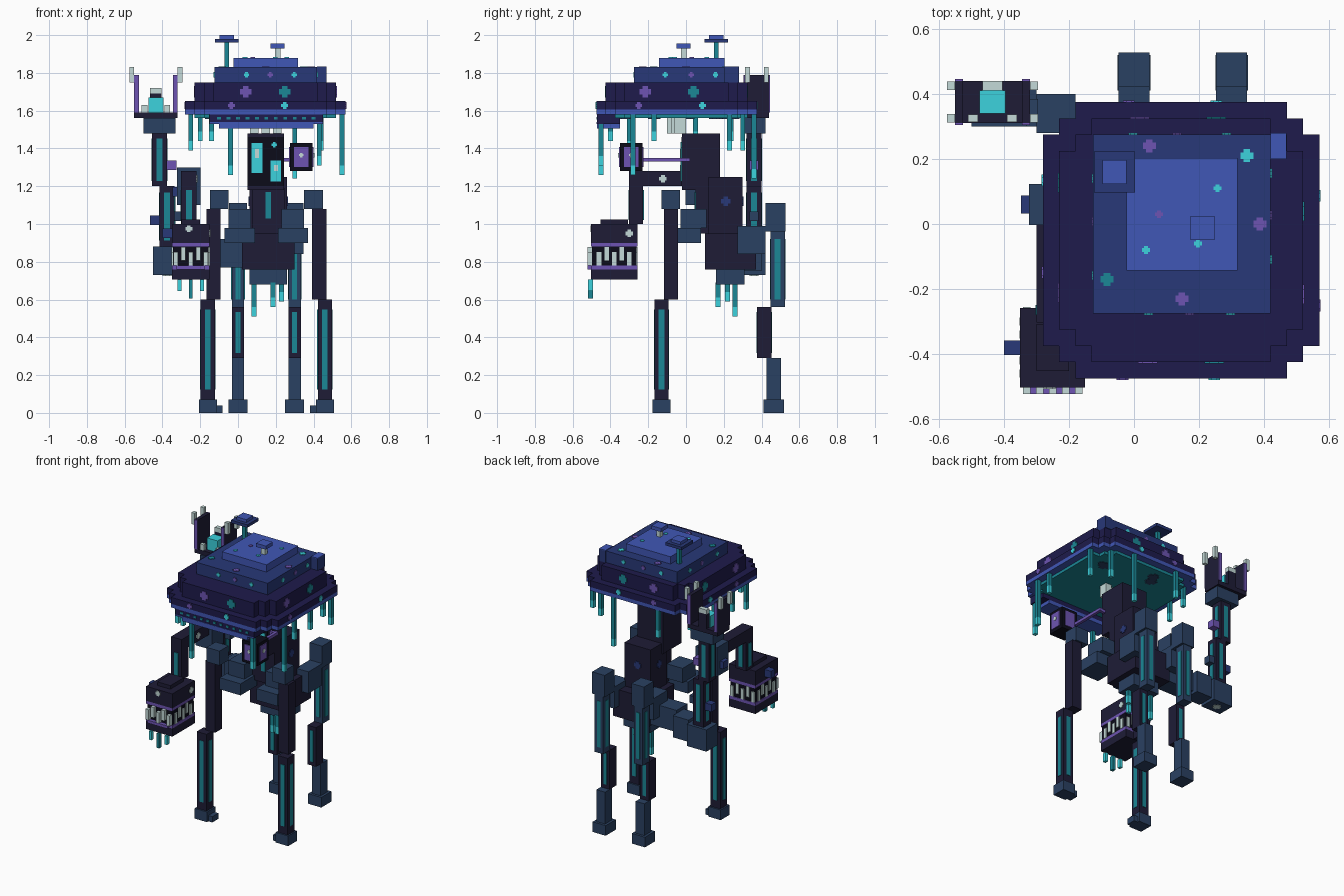
import bpy, bmesh, random
from mathutils import Vector

default_cube = bpy.data.objects.get("Cube")
if default_cube:
    bpy.data.objects.remove(default_cube, do_unlink=True)
random.seed(4)


def material(name, code):
    def linear(c):
        return c / 12.92 if c <= .04 else ((c + .055) / 1.055) ** 2.4
    rgba = [linear(c / 255) for c in bytes.fromhex(code)] + [1]
    mat = bpy.data.materials.new(name)
    mat.use_nodes = True
    mat.diffuse_color = rgba
    mat.node_tree.nodes["Principled BSDF"].inputs["Base Color"].default_value = rgba
    return mat


DARK = material("dark hide", "1e1c36")
INDIGO = material("indigo cap", "1e1b4c")
MID = material("mid blue", "283878")
BLUE = material("light blue", "4057b6")
TEAL = material("teal", "1b8796")
CYAN = material("bright cyan", "3cd2de")
PURPLE = material("purple", "6d54b2")
BONE = material("pale bone", "c4dad8")
NAVY = material("slate navy", "2a4162")
BLACK = material("near black", "0c0c1a")

# Each side word gives an axis and a sign
SIDES = dict(left=(0, 1), right=(0, -1), back=(1, 1), front=(1, -1), up=(2, 1), down=(2, -1))
WALLS = ("front", "back", "left", "right")


def finish(name, bm, mat):
    bmesh.ops.recalc_face_normals(bm, faces=bm.faces)
    mesh = bpy.data.meshes.new(name)
    bm.to_mesh(mesh)
    bm.free()
    mesh.materials.append(mat)
    bpy.context.collection.objects.link(bpy.data.objects.new(name, mesh))


def block(name, mat, low, high):
    """Box between two corners; returns the corners."""
    bm = bmesh.new()
    bmesh.ops.create_cube(bm, size=1)
    for v in bm.verts:
        v.co = Vector([a if c < 0 else b for c, a, b in zip(v.co, low, high)])
    finish(name, bm, mat)
    return Vector(low), Vector(high)


def box(name, mat, base, size):
    """Box standing on the point base."""
    low = Vector(base) - Vector((size[0] / 2, size[1] / 2, 0))
    return block(name, mat, low, low + Vector(size))


def grow(part, side, name, mat, length, inset=0, **moves):
    """Box growing out of one side of a part, narrowed by inset and then moved."""
    low, high = part[0].copy(), part[1].copy()
    axis, sign = SIDES[side]
    margin = Vector(inset if isinstance(inset, tuple) else (inset, inset, inset))
    margin[axis] = 0
    low += margin
    high -= margin
    if sign > 0:
        low[axis], high[axis] = high[axis], high[axis] + length
    else:
        low[axis], high[axis] = low[axis] - length, low[axis]
    for word, amount in moves.items():
        axis, sign = SIDES[word]
        low[axis] += sign * amount
        high[axis] += sign * amount
    return block(name, mat, low, high)


def strips(part, name, sides=WALLS):
    """Glowing strip down the walls of a limb."""
    width, depth, height = part[1] - part[0]
    for side in sides:
        grow(part, side, name, TEAL, .003, (width * .3, depth * .3, height * .1))


def spot(part, side, mat, radius, **moves):
    """Cross shaped mark on the middle of a part's side, then moved."""
    half = (part[1] - part[0]) / 2
    axis = SIDES[side][0]
    for thin in {0, 1, 2} - {axis}:
        reach = Vector((radius, radius, radius))
        reach[thin] /= 2
        grow(part, side, "painted_spot", mat, .004, tuple(half - reach), **moves)


def slab(name, mat, half, bottom, height, step=.05):
    """Square slab with stepped corners, shared cap centre."""
    quarter = [(half, half - 2 * step), (half - step, half - 2 * step), (half - step, half - step),
               (half - 2 * step, half - step), (half - 2 * step, half)]
    outline = []
    for _ in range(4):
        outline += quarter
        quarter = [(-y, x) for x, y in quarter]
    base = Vector((.145, -.05, bottom))
    bm = bmesh.new()
    face = bm.faces.new([bm.verts.new(base + Vector((x, y, 0))) for x, y in outline])
    for item in bmesh.ops.extrude_face_region(bm, geom=[face])["geom"]:
        if isinstance(item, bmesh.types.BMVert):
            item.co.z += height
    finish(name, bm, mat)
    return base - Vector((half, half, 0)), base + Vector((half, half, height))


# Broad cap
underside = slab("cap_underside", TEAL, .375, 1.56, .02)
slab("cap_edge_trim", BLUE, .425, 1.58, .025)
rim = slab("cap_rim", INDIGO, .425, 1.605, .045)
wall = slab("cap_wall", INDIGO, .375, 1.65, .1)
upper = box("cap_upper", MID, (.147, 0, 1.75), (.545, .55, .08))
crown = grow(upper, "up", "cap_crown", BLUE, .05, .102, back=.03)
bud = grow(upper, "left", "cap_bud", MID, .05, (0, .235, 0), back=.24)
grow(bud, "up", "cap_bud_top", BLUE, .005)

# Front lip with a row of glowing dots
lip = box("lip", INDIGO, (.15, -.41, 1.53), (.6, .12, .05))
grow(lip, "down", "lip_trim", BLUE, .025, (.05, 0, 0))
grow(lip, "front", "lip_band", BLUE, .003, (0, 0, .02), down=.02)
for i in range(-5, 6):
    grow(lip, "front", "lip_dot", TEAL, .004, (.29, 0, .018), left=i * .05, up=.005)

# Painted spots on the cap
for part, radius, mats in ((rim, .018, (PURPLE, CYAN)), (wall, .03, (PURPLE, TEAL)),
                           (upper, .014, (CYAN, PURPLE, CYAN))):
    width = part[1].x - part[0].x
    for side in WALLS:
        along = "left" if side in ("front", "back") else "back"
        for i, mat in enumerate(mats):
            place = ((i + .5) / len(mats) - .5 + random.uniform(-.1, .1)) * width * .7
            spot(part, side, mat, radius, **{along: place})
for mat, left, back in ((PURPLE, -.1, .24), (CYAN, .2, .21), (TEAL, -.23, -.17),
                        (PURPLE, .24, 0), (PURPLE, 0, -.23)):
    spot(upper, "up", mat, .02, left=left, back=back)
for mat, left, back in ((CYAN, .11, .08), (CYAN, .05, -.09), (PURPLE, -.07, 0), (CYAN, -.11, -.11)):
    spot(crown, "up", mat, .012, left=left, back=back)
for _ in range(9):
    spot(underside, "down", NAVY, random.uniform(.02, .05),
         left=random.uniform(-.3, .3), back=random.uniform(-.3, .3))

# Small mushrooms on the cap
stem = box("tall_stem", TEAL, (-.06, .16, 1.83), (.025, .025, .13))
tall = grow(stem, "up", "tall_mushroom", MID, .02, -.05)
grow(tall, "up", "tall_mushroom_top", BLUE, .02, .025)
stem = box("short_stem", BONE, (.21, -.012, 1.88), (.03, .03, .05))
grow(stem, "up", "short_mushroom", BLUE, .025, -.022)


# Tendrils under the cap and belly
def tendril(x, y, top, length):
    shaft = box("tendril", TEAL, (x, y, top - length), (.025, .025, length))
    grow(shaft, "down", "tendril_tip", CYAN, .05)


for x, y, length in ((-.25, -.3, .15), (-.25, .05, .1), (-.14, -.4, .1), (-.04, -.45, .28),
                     (.43, -.45, .23), (.55, -.28, .28), (.55, -.17, .1), (.55, .23, .15),
                     (.44, .3, .15), (.3, .36, .3), (-.04, .36, .15), (-.2, .24, .1)):
    tendril(x, y, 1.59, length)
for x, y, length in ((.085, .26, .13), (.185, .17, .08), (.23, .22, .05)):
    tendril(x, y, .69, length)

# Pelvis, torso and head
pelvis = box("pelvis", DARK, (.16, .235, .76), (.28, .27, .19))
grow(pelvis, "down", "belly", NAVY, .08, (.04, .06, 0))
torso = grow(pelvis, "up", "torso", DARK, .3, (.04, .045, 0), front=.025)
for side in ("left", "right", "back"):
    spot(torso, side, MID, .025, up=.02)
chest = grow(torso, "front", "chest", DARK, .07, (.015, 0, .03), down=.03)
grow(chest, "front", "chest_strip", TEAL, .005, (.07, 0, .05), up=.03)
head = box("head", DARK, (.147, .08, 1.18), (.195, .2, .3))
face = grow(head, "front", "face", BLACK, .005, (.002, 0, .02))
for size, left, up in ((.08, -.047, .02), (.055, .053, -.05)):
    eye = grow(face, "front", "eye", CYAN, .005, (.067, 0, .13 - size), left=left, up=up)
    grow(eye, "front", "eye_glint", BONE, .003, (.018, 0, size * .7), up=size * .3)
spot(face, "front", CYAN, .014, left=.045, up=.09)
for i in (-1, 0, 1):
    grow(head, "up", "head_gill", BONE, .09, (.075, .07, 0), left=i * .06, front=.13 - i * .02)

# Lantern eye on a rod
lantern = box("lantern_eye", BLACK, (.335, -.29, 1.28), (.12, .12, .15))
rod = grow(lantern, "back", "eye_rod", PURPLE, .25, (.05, 0, .065), right=.05, down=.015)
grow(rod, "right", "eye_stalk", PURPLE, .06, (0, .115, 0), back=.11)
for side in WALLS:
    grow(lantern, side, "lantern_pane", PURPLE, .005, .022)
spot(lantern, "front", BONE, .012, front=.005, up=.01)
spot(lantern, "left", BONE, .012, left=.005, up=.01)

# Four long legs, mirrored about the body
for side, inward, sign in (("right", "left", -1), ("left", "right", 1)):
    name = side + "_front_"
    foot = box(name + "foot", NAVY, (.15 + sign * .31, -.13, 0), (.095, .095, .07))
    grow(foot, inward, name + "toe", NAVY, .03, (0, .015, .015), down=.015)
    shin = grow(foot, "up", name + "shin", DARK, .53, .01)
    strips(shin, name + "shin_strip")
    thigh = grow(shin, "up", name + "thigh", DARK, .48, **{inward: .03, "back": .05})
    knee = grow(thigh, "up", name + "knee", NAVY, .1, -.012, **{inward: .03})
    hip = grow(knee, inward, name + "hip", NAVY, .12, (0, -.02, 0), back=.12, down=.1)
    grow(hip, "down", name + "hip_link", NAVY, .08, -.02, front=.05)
    name = side + "_back_"
    foot = box(name + "foot", NAVY, (.15 + sign * .15, .465, 0), (.1, .11, .07))
    ankle = grow(foot, "up", name + "ankle", NAVY, .22, .017)
    shin = grow(ankle, "up", name + "shin", DARK, .27, front=.05)
    strips(shin, name + "shin_strip", ("front", "back"))
    thigh = grow(shin, "up", name + "thigh", NAVY, .4, back=.07)
    strips(thigh, name + "thigh_strip")
    knee = grow(thigh, "up", name + "knee", NAVY, .15, -.015, front=.01)
    grow(knee, "front", name + "hip", NAVY, .15, down=.12)

# Right arm ending in a toothed jaw
shoulder = box("jaw_arm_shoulder", NAVY, (-.26, .06, 1.1), (.125, .125, .2))
grow(shoulder, "right", "shoulder_bud", MID, .025, (0, .035, .075), down=.03)
beam = grow(shoulder, "front", "jaw_arm_beam", DARK, .3, (.022, 0, .06), up=.04)
spot(beam, "left", BONE, .02, back=.03)
drop = grow(beam, "down", "jaw_arm_drop", DARK, .2, (0, .112, 0), front=.112)
strips(drop, "jaw_arm_strip", ("front", "back", "right"))
jaw = box("upper_jaw", DARK, (-.25, -.38, .9), (.2, .245, .1))
grow(jaw, "up", "jaw_bump", DARK, .025, .05)
grow(jaw, "right", "jaw_bud", MID, .05, (0, .1, .025))
spot(jaw, "left", BONE, .02, back=.08)
spot(jaw, "front", BONE, .018, right=.01, up=.025)
gum = grow(jaw, "down", "upper_gum", PURPLE, .02)
mouth = grow(gum, "down", "mouth", BLACK, .1, .005)
gum = grow(mouth, "down", "lower_gum", PURPLE, .02, -.005)
grow(gum, "front", "front_gum", PURPLE, .02, (.025, 0, 0))
chin = grow(gum, "down", "lower_jaw", DARK, .055)
for side in WALLS:
    along = "left" if side in ("front", "back") else "back"
    for i in range(-2, 3):
        grow(mouth, side, "tooth", BONE, .025 if side == "front" else .007, (.083, .105, .014),
             **{along: i * .04, "up" if i % 2 else "down": .013})
for i in (-1, 0, 1):
    grow(chin, "down", "jaw_drool", CYAN if i else TEAL, .06 + (i + 1) % 2 * .04,
         (.09, .11, 0), front=.125, left=i * .06)

# Right rear arm raising a clawed flame
elbow = box("claw_arm_elbow", NAVY, (-.375, .36, .73), (.15, .12, .15))
spot(elbow, "down", BONE, .025)
base = grow(elbow, "left", "claw_arm_base", NAVY, .12, up=.02, front=.02)
grow(base, "left", "claw_arm_root", NAVY, .21, front=.04, up=.02)
lower = grow(elbow, "up", "claw_arm_lower", DARK, .32, (.035, .02, 0))
strips(lower, "claw_arm_strip")
grow(lower, "right", "low_bud", MID, .05, (0, .015, .135), down=.02)
grow(lower, "left", "side_bud", NAVY, .04, (0, .015, .135))
arm = grow(lower, "up", "claw_arm_upper", DARK, .28, right=.04)
strips(arm, "claw_arm_strip")
grow(arm, "left", "high_bud", PURPLE, .05, (0, .015, .115), down=.03)
wrist = grow(arm, "up", "claw_wrist", NAVY, .08, (-.045, -.02, 0))
palm = grow(wrist, "up", "claw_palm", DARK, .03, -.005, right=.02, back=.015)
grow(palm, "up", "flame", CYAN, .08, (.05, .03, 0))
back_claw = grow(palm, "up", "back_claw", DARK, .1, (.06, .05, 0), back=.05)
grow(back_claw, "up", "back_claw_tip", BONE, .03)
for side in ("left", "right"):
    root = grow(palm, side, "claw_root", DARK, .025)
    plate = grow(root, "up", "claw_plate", DARK, .2)
    grow(palm, "up", "flame_fang", BONE, .04, (.075, .053, 0), front=.05, **{side: .06})
    for end in ("front", "back"):
        grow(plate, end, "claw_edge", PURPLE, .005)
        grow(plate, side, "claw_tip", BONE, .025, (0, .052, .06), up=.1, **{end: .05})
